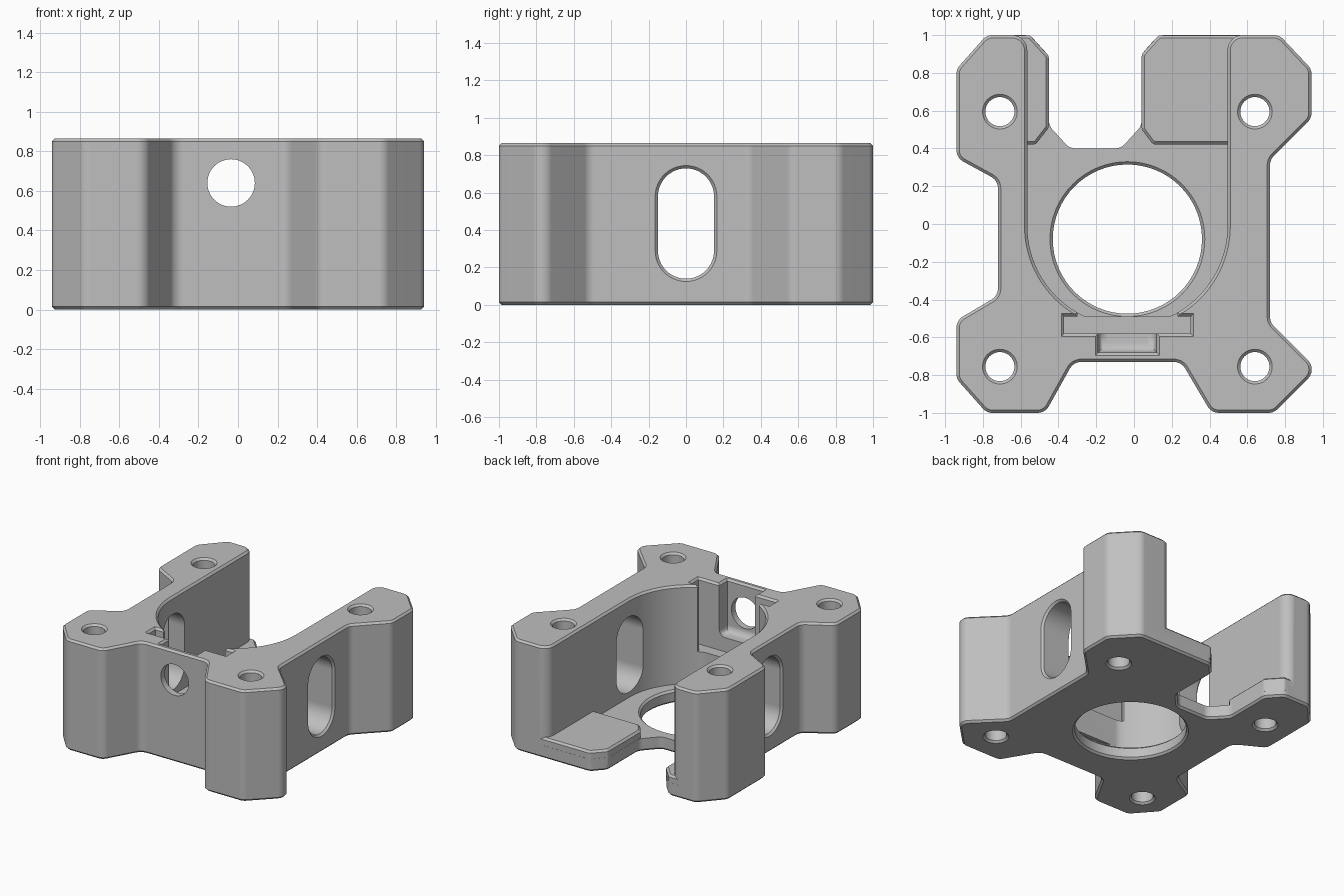
import bpy, bmesh, math
from mathutils import Vector

cube = bpy.data.objects.get("Cube")
if cube:
    bpy.data.objects.remove(cube, do_unlink=True)

HEIGHT, FLOOR, PAD, EDGE = 0.865, 0.10, 0.16, 0.015
MID = -0.035

grey = bpy.data.materials.new("plain grey")
grey.use_nodes = True
grey.diffuse_color = (0.52, 0.52, 0.52, 1)
grey.node_tree.nodes["Principled BSDF"].inputs["Base Color"].default_value = grey.diffuse_color


def rounded(points, radius=0.07, steps=6):
    """Fillet every corner of a closed polygon."""
    pts, out = [Vector(p) for p in points], []
    for i, p in enumerate(pts):
        a, b = pts[i - 1] - p, pts[(i + 1) % len(pts)] - p
        turn = math.pi - a.angle(b)
        t = min(radius * math.tan(turn / 2), 0.45 * a.length, 0.45 * b.length)
        p0, p1 = p + a.normalized() * t, p + b.normalized() * t
        r = t / math.tan(turn / 2)
        centre = p + (a.normalized() + b.normalized()).normalized() * math.hypot(r, t)
        for k in range(steps + 1):
            s = k / steps
            w0 = math.sin((1 - s) * turn) / math.sin(turn)
            w1 = math.sin(s * turn) / math.sin(turn)
            out.append(centre + (p0 - centre) * w0 + (p1 - centre) * w1)
    return out


def arc(cx, cy, r, start=0, end=360, n=64, closed=True):
    count = n if closed else n + 1
    angles = [math.radians(start + (end - start) * i / n) for i in range(count)]
    return [Vector((cx + r * math.cos(a), cy + r * math.sin(a))) for a in angles]


def inset(points, d):
    """Move every side of a counter-clockwise polygon inwards by d."""
    out = []
    for i, p in enumerate(points):
        e0 = (p - points[i - 1]).normalized()
        e1 = (points[(i + 1) % len(points)] - p).normalized()
        n0, n1 = Vector((-e0.y, e0.x)), Vector((-e1.y, e1.x))
        out.append(p + (n0 + n1) * (d / (1 + n0.dot(n1))))
    return out


def loft(name, points, layers, axis="z"):
    """Prism through (depth, inset) layers along an axis."""
    pts = [Vector(p) for p in points]
    area = sum(pts[i - 1].x * p.y - p.x * pts[i - 1].y for i, p in enumerate(pts))
    if area < 0:
        pts.reverse()
    place = {"x": lambda u, v, w: (w, u, v),
             "y": lambda u, v, w: (u, w, v),
             "z": lambda u, v, w: (u, v, w)}[axis]
    bm = bmesh.new()
    rings = [[bm.verts.new(place(p.x, p.y, w)) for p in inset(pts, d)] for w, d in layers]
    n = len(pts)
    for lo, hi in zip(rings, rings[1:]):
        for i in range(n):
            j = (i + 1) % n
            bm.faces.new((lo[i], lo[j], hi[j], hi[i]))
    bm.faces.new(rings[0][::-1])
    bm.faces.new(rings[-1])
    bmesh.ops.recalc_face_normals(bm, faces=bm.faces[:])
    mesh = bpy.data.meshes.new(name)
    bm.to_mesh(mesh)
    bm.free()
    mesh.materials.append(grey)
    obj = bpy.data.objects.new(name, mesh)
    bpy.context.collection.objects.link(obj)
    return obj


def select(obj):
    bpy.ops.object.select_all(action="DESELECT")
    obj.select_set(True)
    bpy.context.view_layer.objects.active = obj


def combine(target, tool, operation="DIFFERENCE"):
    tool.hide_render = True
    mod = target.modifiers.new("combine", "BOOLEAN")
    mod.operation, mod.solver, mod.object = operation, "EXACT", tool
    select(target)
    bpy.ops.object.modifier_apply(modifier=mod.name)
    bpy.data.objects.remove(tool, do_unlink=True)


# Layers for cutters: flared where they leave the top, or both ends
def open_top(z):
    return [(z, 0), (HEIGHT - EDGE, 0), (HEIGHT + 0.03, -EDGE - 0.03)]


def through(lo, hi, c=EDGE):
    return [(lo - 0.03, -c - 0.03), (lo + c, 0), (hi - c, 0), (hi + 0.03, -c - 0.03)]


# Bracket body with four corner lugs and a rear notch
outline = [(-0.78, -1), (-0.47, -1), (-0.32, -0.73), (0.25, -0.73), (0.41, -1),
           (0.74, -1), (0.97, -0.77), (0.72, -0.52), (0.72, 0.34), (0.94, 0.56),
           (0.94, 0.82), (0.77, 1), (0.13, 1), (0.04, 0.90), (0.04, 0.52),
           (-0.07, 0.40), (-0.34, 0.40), (-0.45, 0.52), (-0.45, 0.89), (-0.55, 1),
           (-0.78, 1), (-0.94, 0.82), (-0.94, 0.35), (-0.72, 0.23), (-0.72, -0.38),
           (-0.94, -0.51), (-0.94, -0.82)]
body = loft("bracket_body", rounded(outline),
            [(0, EDGE), (EDGE, 0), (HEIGHT - EDGE, 0), (HEIGHT, EDGE)])

# U-shaped cavity, open to the rear with rounded wall ends
bowl = [Vector((p.x, max(p.y, -0.49))) for p in arc(MID, -0.01, 0.53, 180, 360, 48, False)]
kept = [p for i, p in enumerate(bowl)
        if p.y > -0.49 or bowl[i - 1].y > -0.49 or bowl[i + 1].y > -0.49]
REAR = 1.0005
right_end = arc(0.495 + 0.08, REAR - 0.08, 0.08, 180, 90, 8, False)
left_end = arc(-0.565 - 0.08, REAR - 0.08, 0.08, 90, 0, 8, False)
cavity = kept + right_end + [(0.75, REAR), (0.75, 1.3), (-0.82, 1.3), (-0.82, REAR)] + left_end
combine(body, loft("cavity_cutter", cavity, open_top(FLOOR)))

# Raised rear pads on the floor
pads = {
    "left_pad": [(0.61, 1), (0.13, 1), (0.04, 0.90), (0.04, 0.50), (0.10, 0.42), (0.61, 0.42)],
    "right_pad": [(-0.69, 1), (-0.55, 1), (-0.45, 0.89), (-0.45, 0.51), (-0.52, 0.42), (-0.69, 0.42)],
}
for name, shape in pads.items():
    pad = loft(name, rounded(shape, 0.03),
               [(0.05, 0.001), (PAD - EDGE, 0.001), (PAD, EDGE + 0.001)])
    combine(body, pad, "UNION")

# Central bore through the floor
combine(body, loft("bore_cutter", arc(MID, -0.08, 0.395), through(0, FLOOR)))

# Screw holes in the lugs
for x in (-0.71, 0.64):
    for y in (-0.755, 0.595):
        combine(body, loft("screw_cutter", arc(x, y, 0.077, n=40), through(0, HEIGHT)))

# Long rounded windows through both side walls
window = (arc(0, 0.58, 0.15, 0, 180, 24, False) + arc(0, 0.29, 0.15, 180, 360, 24, False))
combine(body, loft("window_cutter", window, through(-0.72, 0.72), "x"))

# Slot for a plate in the front wall, with a deeper pocket behind it
slot = [(-0.37, -0.58), (0.30, -0.58), (0.30, -0.49), (0.23, -0.49),
        (0.23, -0.30), (-0.30, -0.30), (-0.30, -0.49), (-0.37, -0.49)]
combine(body, loft("slot_cutter", slot, open_top(0.35)))
pocket = [(-0.19, -0.68), (0.12, -0.68), (0.12, -0.50), (-0.19, -0.50)]
combine(body, loft("pocket_cutter", pocket,
                   [(0.46, 0.05), (0.467, 0.025), (0.485, 0.007)] + open_top(0.51)))

# Round hole through the front wall
combine(body, loft("front_hole_cutter", arc(MID, 0.64, 0.12, n=48), [(-0.9, 0), (-0.55, 0)], "y"))

# Smooth fillets with crisp edges
body.data.materials.clear()
body.data.materials.append(grey)
for face in body.data.polygons:
    face.material_index = 0
select(body)
bpy.ops.object.shade_smooth_by_angle(angle=math.radians(30))
weighted = body.modifiers.new("weighted normals", "WEIGHTED_NORMAL")
weighted.keep_sharp = True
